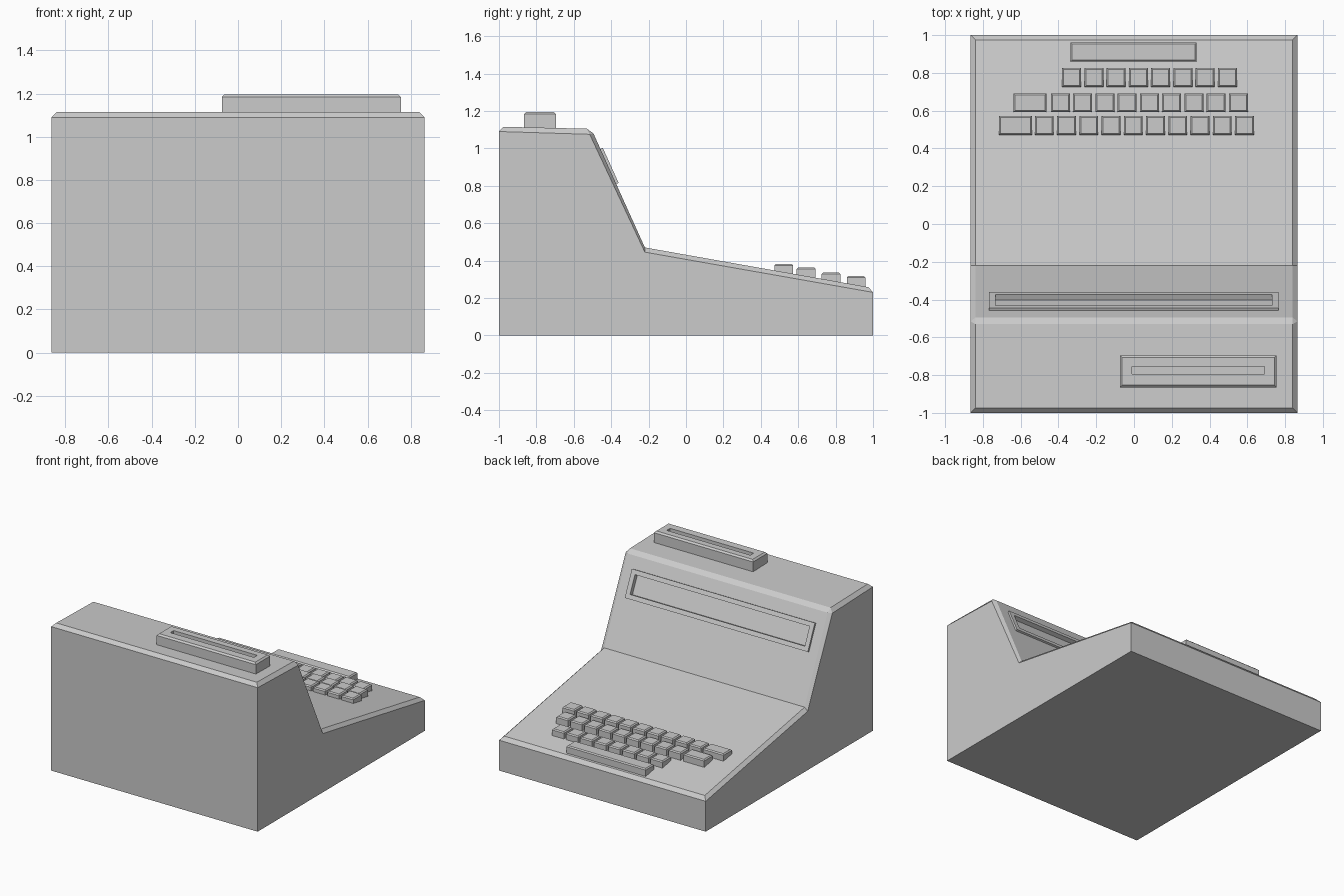
import bpy, bmesh, math
from mathutils import Matrix, Vector

if "Cube" in bpy.data.objects:
    bpy.data.objects.remove(bpy.data.objects["Cube"])


def finish(bm, name):
    bmesh.ops.recalc_face_normals(bm, faces=bm.faces)
    mesh = bpy.data.meshes.new(name)
    bm.to_mesh(mesh)
    bm.free()
    ob = bpy.data.objects.new(name, mesh)
    bpy.context.collection.objects.link(ob)
    return ob


def box(name, lo, hi, chamfer=0.0, matrix=None):
    """Box between two corners, with the upper edges chamfered."""
    lo, hi = Vector(lo), Vector(hi)
    bm = bmesh.new()
    bmesh.ops.create_cube(bm, size=1)
    bmesh.ops.scale(bm, vec=hi - lo, verts=bm.verts)
    bmesh.ops.translate(bm, vec=(lo + hi) / 2, verts=bm.verts)
    if chamfer:
        top = [e for e in bm.edges if all(v.co.z > hi.z - 1e-5 for v in e.verts)]
        bmesh.ops.bevel(bm, geom=top, offset=chamfer, segments=1, affect='EDGES')
    if matrix:
        bm.transform(matrix)
    return finish(bm, name)


def cut(cutter, *targets):
    for ob in targets:
        mod = ob.modifiers.new("recess", 'BOOLEAN')
        mod.operation, mod.solver, mod.object = 'DIFFERENCE', 'EXACT', cutter
        bpy.context.view_layer.objects.active = ob
        bpy.ops.object.modifier_apply(modifier=mod.name)
    bpy.data.objects.remove(cutter)


# Case: side profile (y, z) lofted across x, outer edges chamfered
inner = [(-1, 0), (1, 0), (1, .23), (.975, .258), (-.22, .47),
         (-.495, 1.08), (-.53, 1.105), (-.975, 1.115), (-1, 1.09)]
outer = [(-1, 0), (1, 0), (1, .23), (1, .23), (-.22, .445),
         (-.515, 1.075), (-.515, 1.075), (-1, 1.09), (-1, 1.09)]
bm = bmesh.new()
rings = [[bm.verts.new((x, y, z)) for y, z in prof]
         for x, prof in ((-.865, outer), (-.84, inner), (.84, inner), (.865, outer))]
for a, b in zip(rings, rings[1:]):
    for i in range(len(a)):
        j = (i + 1) % len(a)
        bm.faces.new((a[i], a[j], b[j], b[i]))
for ring in (rings[0], rings[-1]):
    bm.faces.new(ring)
bmesh.ops.remove_doubles(bm, verts=bm.verts, dist=1e-4)
bmesh.ops.dissolve_limit(bm, angle_limit=math.radians(.5), verts=bm.verts, edges=bm.edges)
case = finish(bm, "case")

# Display bezel on the sloping panel, with a window sunk into the case
up = Vector((0, -.275, .61)).normalized()
normal = Vector((0, up.z, -up.y))
centre = Vector((0, -.22, .47)) + up * .475
side = up.cross(normal)
s = 1 if side.x > 0 else -1
slope = Matrix((side * s, up * s, normal)).transposed().to_4x4()
slope.translation = centre
bezel = box("display_bezel", (-.768, -.103, -.01), (.765, .103, .014), 0, slope)
window = box("window_cutter", (-.733, -.07, -.018), (.73, .07, .05), 0, slope)
cut(window, case, bezel)

# Printer housing with paper slot
printer = box("printer_housing", (-.075, -.865, 1.08), (.755, -.695, 1.195), .012)
cut(box("slot_cutter", (-.01, -.795, 1.165), (.69, -.755, 1.25)), printer)


# Keyboard
def key(name, x0, x1, y0, y1, top):
    box(name, (x0, y0, top - .09), (x1, y1, top), .008)


key("space_bar", -.335, .33, .86, .96, .317)
# first key x, key count, front/back y, top height, wide key start
rows = [(-.38, 8, .725, .335, None),
        (-.44, 9, .592, .364, -.637),
        (-.525, 10, .472, .382, -.715)]
for r, (x, count, y, top, wide) in enumerate(rows):
    for i in range(count):
        kx = x + i * .1178
        key(f"key_{r}_{i}", kx, kx + .1, y, y + .1, top)
    if wide is not None:
        key(f"wide_key_{r}", wide, wide + .174, y, y + .1, top)
